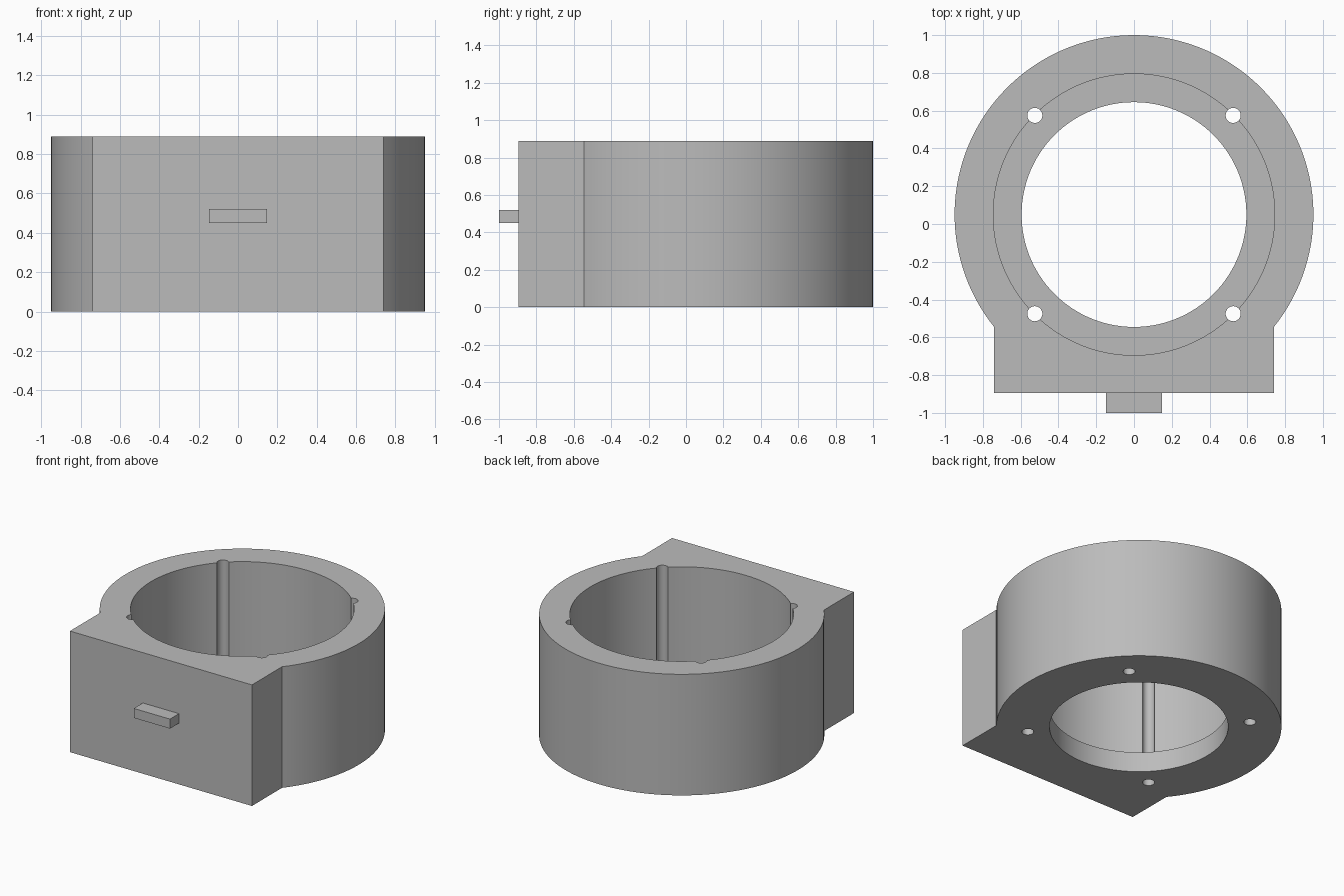
import bpy
import bmesh
from math import sin, cos, pi, asin, radians

CY = 0.05          # ring centre along y
HEIGHT = 0.89
OUTER, BORE, LIP_BORE = 0.95, 0.745, 0.595
LIP_TOP = 0.148
BLOCK_X, BLOCK_FRONT = 0.74, -0.895

if "Cube" in bpy.data.objects:
    bpy.data.objects.remove(bpy.data.objects["Cube"])

grey = bpy.data.materials.new("Plain grey")
grey.use_nodes = True
colour = (0.5, 0.5, 0.5, 1)
grey.diffuse_color = colour
grey.node_tree.nodes["Principled BSDF"].inputs["Base Color"].default_value = colour


def prism(name, outline, z0, z1):
    """Extrude a closed xy outline from z0 to z1."""
    bm = bmesh.new()
    base = bm.faces.new([bm.verts.new((x, y, z0)) for x, y in outline])
    top = bmesh.ops.extrude_face_region(bm, geom=[base])["geom"]
    verts = [v for v in top if isinstance(v, bmesh.types.BMVert)]
    bmesh.ops.translate(bm, verts=verts, vec=(0, 0, z1 - z0))
    bmesh.ops.recalc_face_normals(bm, faces=bm.faces)
    mesh = bpy.data.meshes.new(name)
    bm.to_mesh(mesh)
    bm.free()
    mesh.materials.append(grey)
    obj = bpy.data.objects.new(name, mesh)
    bpy.context.collection.objects.link(obj)
    return obj


def circle(x, y, r, n):
    return [(x + r * cos(2 * pi * i / n), y + r * sin(2 * pi * i / n)) for i in range(n)]


# Housing: round outline that runs into a square block at the front
join = pi / 2 - asin(BLOCK_X / OUTER)      # drop angle where the block meets the ring
drop = -join - 0.0
steps = 96
outline = []
for i in range(steps + 1):
    a = drop + (pi - 2 * drop) * i / steps
    outline.append((OUTER * cos(a), CY + OUTER * sin(a)))
outline += [(-BLOCK_X, BLOCK_FRONT), (BLOCK_X, BLOCK_FRONT)]
housing = prism("housing", outline, 0, HEIGHT)

# Cutters: wide bore above the lip, narrow bore through it, four screw channels
cutters = [
    prism("bore_cutter", circle(0, CY, BORE, 120), LIP_TOP, HEIGHT + 0.1),
    prism("lip_cutter", circle(0, CY, LIP_BORE, 120), -0.1, LIP_TOP + 0.1),
]
for sx in (-1, 1):
    for sy in (-1, 1):
        cutters.append(prism("screw_channel_cutter",
                             circle(sx * 0.525, CY + sy * 0.525, 0.04, 24),
                             -0.1, HEIGHT + 0.1))

bpy.context.view_layer.objects.active = housing
for cutter in cutters:
    mod = housing.modifiers.new("cut", "BOOLEAN")
    mod.operation = "DIFFERENCE"
    mod.solver = "EXACT"
    mod.object = cutter
    bpy.ops.object.modifier_apply(modifier=mod.name)
    bpy.data.objects.remove(cutter)

# Smooth the curved walls, keep the rims sharp
bpy.ops.object.select_all(action="DESELECT")
housing.select_set(True)
bpy.ops.object.shade_smooth_by_angle(angle=radians(30))

# Small tab on the front of the block
prism("front_tab", [(-0.147, -1), (0.147, -1), (0.147, BLOCK_FRONT), (-0.147, BLOCK_FRONT)],
      0.45, 0.52)
